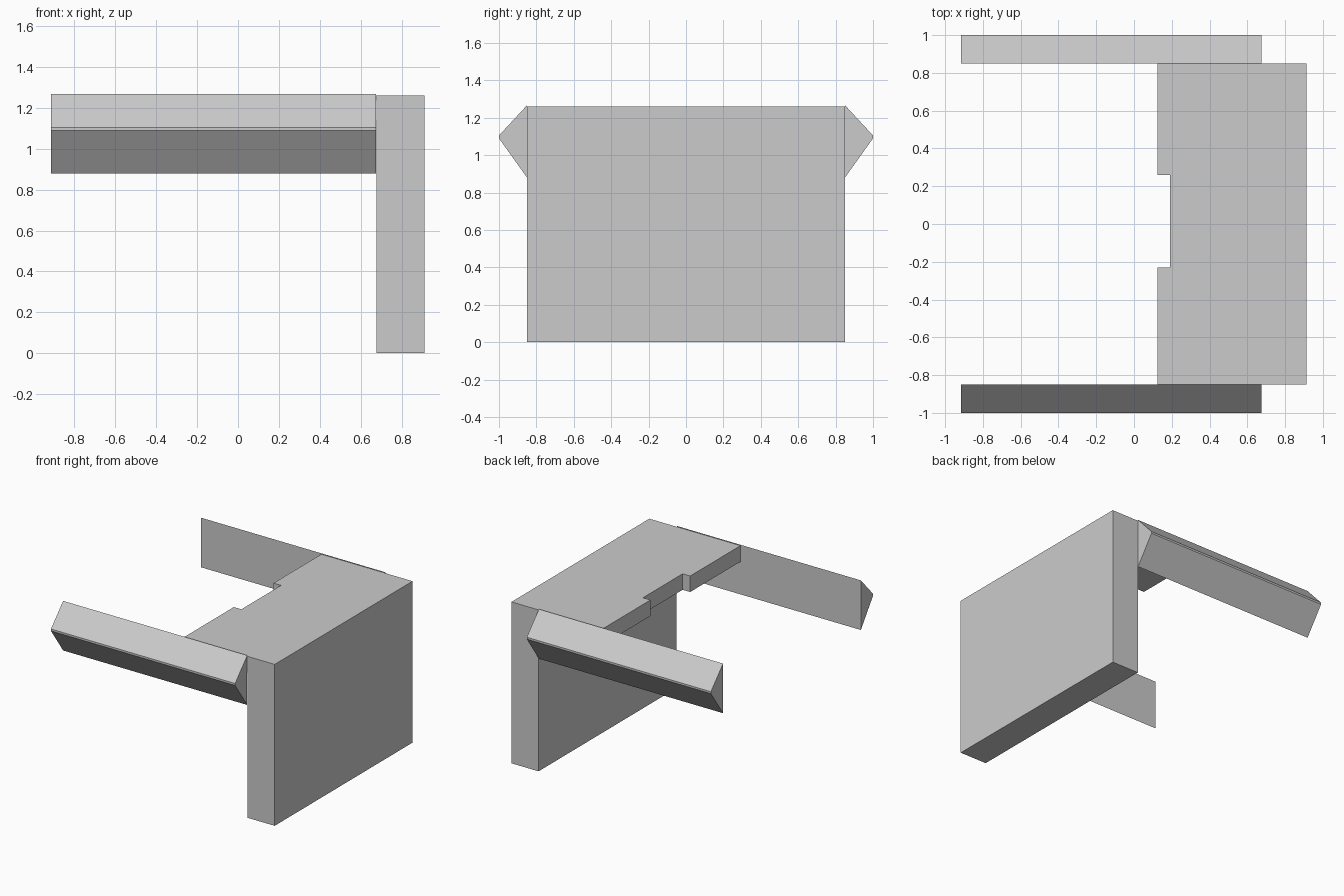
import bpy
import bmesh
from mathutils import Vector

cube = bpy.data.objects.get("Cube")
if cube:
    bpy.data.objects.remove(cube, do_unlink=True)

grey = bpy.data.materials.new("light_grey")
grey.use_nodes = True
color = (0.6, 0.6, 0.6, 1)
grey.diffuse_color = color
grey.node_tree.nodes["Principled BSDF"].inputs["Base Color"].default_value = color


def prism(name, outline, offset):
    """Extrude a flat outline of 3D points along an offset."""
    bm = bmesh.new()
    face = bm.faces.new([bm.verts.new(p) for p in outline])
    ext = bmesh.ops.extrude_face_region(bm, geom=[face], use_keep_orig=True)
    moved = [g for g in ext["geom"] if isinstance(g, bmesh.types.BMVert)]
    bmesh.ops.translate(bm, verts=moved, vec=Vector(offset))
    bmesh.ops.recalc_face_normals(bm, faces=bm.faces[:])
    mesh = bpy.data.meshes.new(name)
    bm.to_mesh(mesh)
    bm.free()
    mesh.materials.append(grey)
    obj = bpy.data.objects.new(name, mesh)
    bpy.context.collection.objects.link(obj)
    return obj


# Upright panel and top shelf as one L-shaped body
left, right, inner, edge = 0.125, 0.912, 0.678, 0.85
top, shelf_bottom = 1.26, 1.135
profile = [(inner, 0), (right, 0), (right, top), (left, top),
           (left, shelf_bottom), (inner, shelf_bottom)]
body = prism("panel_and_shelf", [(x, -edge, z) for x, z in profile],
             (0, 2 * edge, 0))

# Shallow notch in the free edge of the shelf
notch = prism("notch_cutter", [(0, -0.23, 1), (0.19, -0.23, 1),
                               (0.19, 0.26, 1), (0, 0.26, 1)], (0, 0, 0.5))
cut = body.modifiers.new("notch", "BOOLEAN")
cut.operation = "DIFFERENCE"
cut.solver = "EXACT"
cut.object = notch
bpy.context.view_layer.objects.active = body
bpy.ops.object.modifier_apply(modifier=cut.name)
bpy.data.objects.remove(notch, do_unlink=True)

# Bevelled side rails, mirrored front to back
rail = [(edge, 0.88), (1, 1.09), (1, 1.105), (edge, 1.267)]
for name, side in (("front_rail", -1), ("back_rail", 1)):
    prism(name, [(-0.915, side * y, z) for y, z in rail], (0.675 + 0.915, 0, 0))
